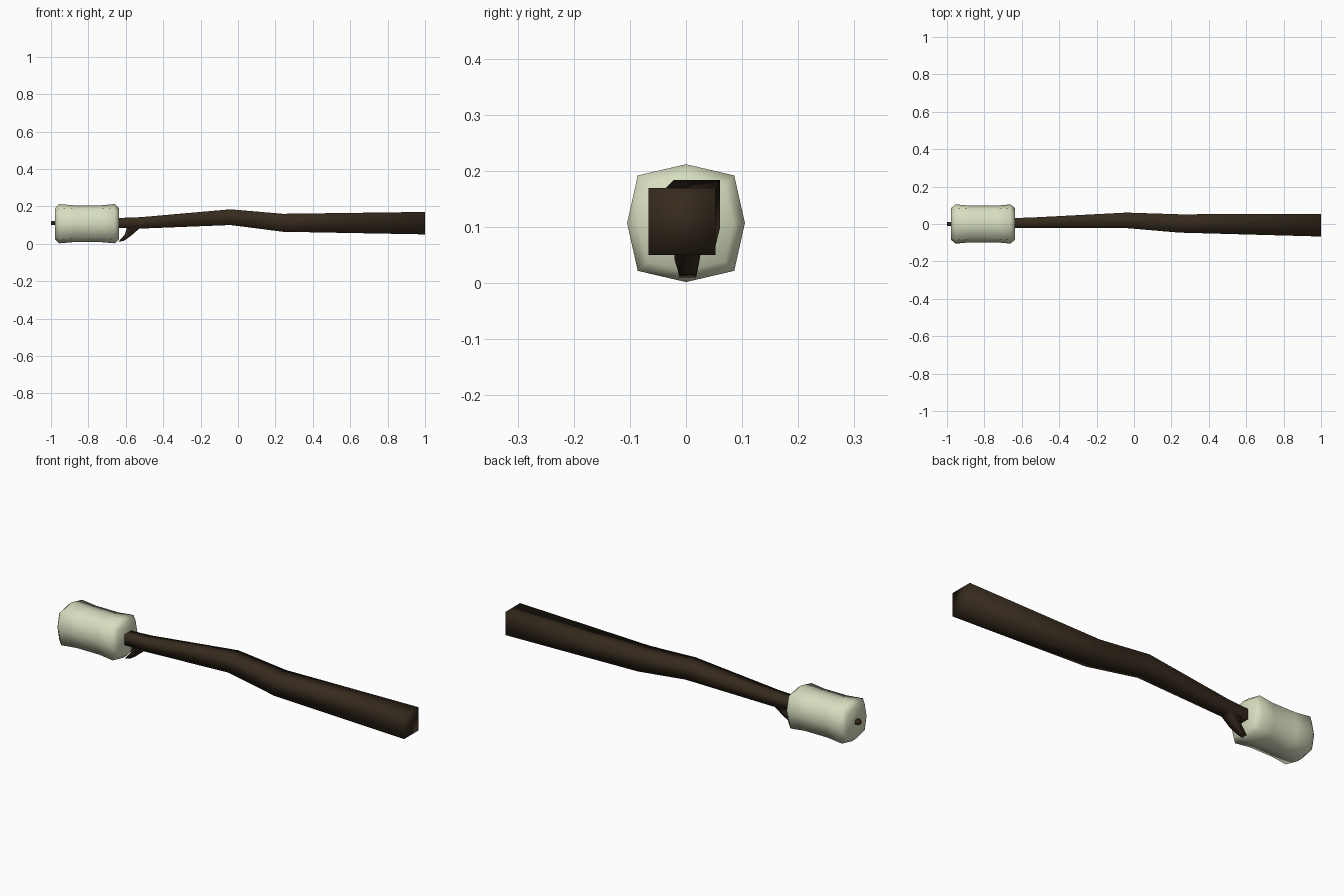
import bpy, bmesh
from mathutils import Vector

if "Cube" in bpy.data.objects:
    bpy.data.objects.remove(bpy.data.objects["Cube"])


def material(name, color):
    m = bpy.data.materials.new(name)
    m.diffuse_color = (*color, 1)
    m.use_nodes = True
    m.node_tree.nodes["Principled BSDF"].inputs["Base Color"].default_value = m.diffuse_color
    return m


def loft(name, rings, mat):
    """Skin a list of equal-length point rings and cap both ends."""
    bm = bmesh.new()
    loops = [[bm.verts.new(Vector(p)) for p in ring] for ring in rings]
    n = len(loops[0])
    for a, b in zip(loops, loops[1:]):
        for i in range(n):
            j = (i + 1) % n
            bm.faces.new((a[i], a[j], b[j], b[i]))
    bm.faces.new(loops[0])
    bm.faces.new(loops[-1])
    bmesh.ops.recalc_face_normals(bm, faces=bm.faces)
    for f in bm.faces:
        f.smooth = True
    me = bpy.data.meshes.new(name)
    bm.to_mesh(me)
    bm.free()
    me.materials.append(mat)
    ob = bpy.data.objects.new(name, me)
    bpy.context.collection.objects.link(ob)
    return ob


def box_ring(x, y0, y1, z0, z1):
    return [(x, y0, z0), (x, y1, z0), (x, y1, z1), (x, y0, z1)]


wood = material("dark_wood", (0.036, 0.023, 0.012))
cream = material("cream", (0.68, 0.73, 0.52))

# Crooked square stick, tapering to a thin tip past the marshmallow
stick = [(1.0, -0.067, 0.053, 0.05, 0.17),
         (0.24, -0.046, 0.052, 0.064, 0.16),
         (-0.04, -0.022, 0.061, 0.10, 0.184),
         (-0.52, -0.022, 0.036, 0.081, 0.142),
         (-0.63, -0.022, 0.032, 0.084, 0.138),
         (-1.0, -0.01, 0.01, 0.101, 0.121)]
loft("stick", [box_ring(*s) for s in stick], wood)

# Short side twig curling down: lower x,z / upper x,z / y range
twig = [(-0.51, 0.095, -0.60, 0.095, -0.022, 0.033),
        (-0.53, 0.079, -0.595, 0.08, -0.022, 0.030),
        (-0.575, 0.040, -0.605, 0.050, -0.020, 0.024),
        (-0.612, 0.015, -0.640, 0.010, -0.012, 0.018)]
loft("side_twig", [[(xl, y0, zl), (xl, y1, zl), (xu, y1, zu), (xu, y0, zu)]
                   for xl, zl, xu, zu, y0, y1 in twig], wood)

# Eight-sided marshmallow with a pinched waist and rounded rims
section = [(0.105, 0), (0.086, 0.085), (0, 0.105), (-0.086, 0.085),
           (-0.105, 0), (-0.086, -0.085), (0, -0.105), (0.086, -0.085)]
profile = [(-0.978, 0.80), (-0.955, 1.0), (-0.87, 0.93),
           (-0.74, 0.93), (-0.66, 1.0), (-0.636, 0.80)]
loft("marshmallow", [[(x, y * s, 0.107 + z * s) for y, z in section]
                     for x, s in profile], cream)
